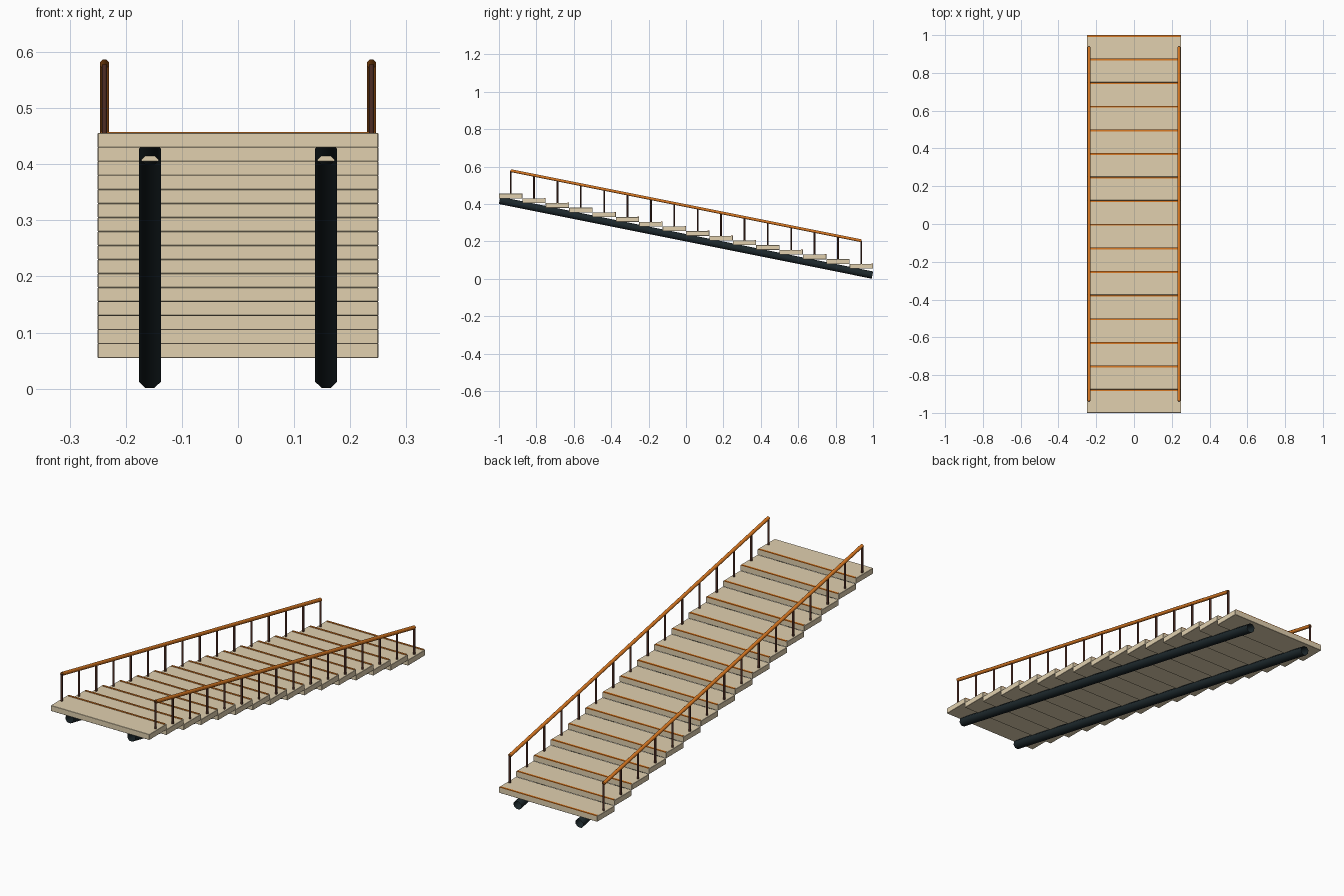
import bpy
import math
from mathutils import Vector, Matrix

if "Cube" in bpy.data.objects:
    bpy.data.objects.remove(bpy.data.objects["Cube"])

STEPS, DEPTH, RISE = 16, 0.125, 0.025
TOP_Z = 0.4555


def material(name, rgb):
    m = bpy.data.materials.new(name)
    m.diffuse_color = (*rgb, 1)
    m.use_nodes = True
    m.node_tree.nodes["Principled BSDF"].inputs["Base Color"].default_value = m.diffuse_color
    return m


CREAM = material("cream_stone", (0.75, 0.63, 0.43))
ORANGE = material("orange_copper", (0.70, 0.19, 0.016))
BROWN = material("dark_brown", (0.075, 0.026, 0.017))
DARK = material("dark_steel", (0.012, 0.021, 0.025))


def box(name, center, size, mat, bevel=0.0):
    bpy.ops.mesh.primitive_cube_add(size=1, location=center)
    o = bpy.context.object
    o.name = name
    o.scale = size
    bpy.ops.object.transform_apply(location=False, rotation=False, scale=True)
    o.data.materials.append(mat)
    if bevel:
        b = o.modifiers.new("soft_edges", 'BEVEL')
        b.width, b.segments = bevel, 1
    return o


def rod(name, a, b, radius, mat, sides=12, fill='NGON'):
    a, b = Vector(a), Vector(b)
    d = b - a
    bpy.ops.mesh.primitive_cylinder_add(vertices=sides, radius=radius, depth=d.length,
                                        end_fill_type=fill, location=(a + b) / 2)
    o = bpy.context.object
    o.name = name
    # turn half a side so that a flat faces down
    o.data.transform(Matrix.Rotation(math.pi / sides, 4, 'Z'))
    o.rotation_euler = d.to_track_quat('Z', 'Y').to_euler()
    o.data.materials.append(mat)
    bpy.ops.object.shade_smooth_by_angle(angle=0.9)
    return o


# treads descending towards the back, each with a copper nosing strip and two posts
for i in range(STEPS):
    y = -1 + DEPTH * (i + 0.5)
    top = TOP_Z - RISE * i
    box(f"tread_{i}", (0, y, top - 0.0128), (0.5, DEPTH, 0.0256), CREAM, 0.001)
    box(f"nosing_{i}", (0, y + DEPTH / 2 - 0.0045, top), (0.49, 0.009, 0.004), ORANGE)
    for side, x in (("left", -0.238), ("right", 0.238)):
        rod(f"{side}_post_{i}", (x, y, top - 0.005), (x, y, top + 0.122), 0.005, BROWN, 8)

# sloping open handrail tubes and open support tubes
for side, s in (("left", -1), ("right", 1)):
    rod(f"{side}_handrail", (s * 0.238, -0.9375, 0.579), (s * 0.238, 0.9375, 0.204),
        0.0083, ORANGE, 8, 'NOTHING')
    rod(f"{side}_support_tube", (s * 0.157, -0.997, 0.4195), (s * 0.157, 0.997, 0.0205),
        0.0212, DARK, 8, 'NOTHING')
